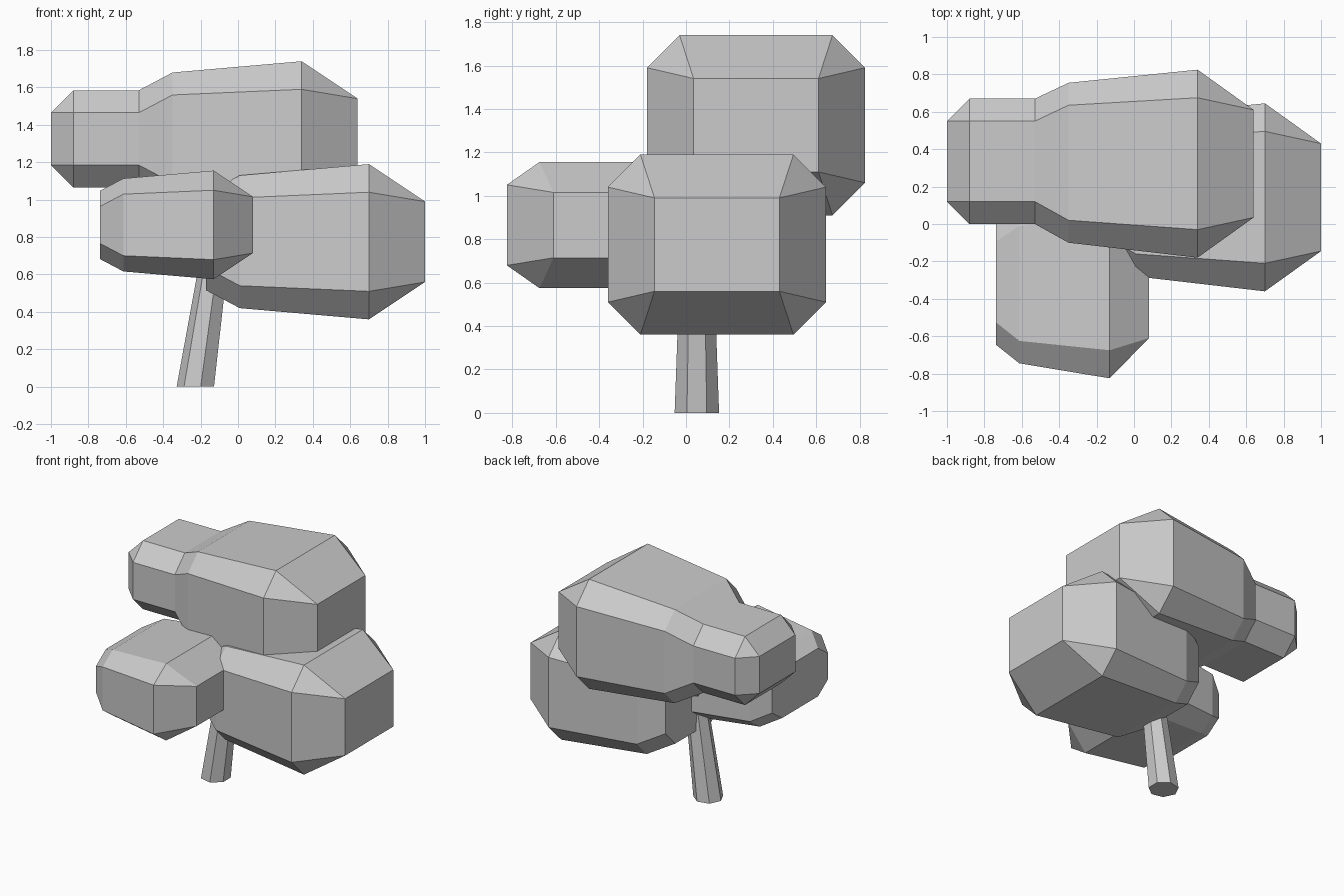
import bpy, bmesh, math
from mathutils import Vector

if "Cube" in bpy.data.objects:
    bpy.data.objects.remove(bpy.data.objects["Cube"])


def loft(name, rings):
    """Skin a list of equal-length vertex rings and cap both ends."""
    bm = bmesh.new()
    loops = [[bm.verts.new(p) for p in ring] for ring in rings]
    n = len(loops[0])
    for a, b in zip(loops, loops[1:]):
        for i in range(n):
            j = (i + 1) % n
            bm.faces.new((a[i], a[j], b[j], b[i]))
    bm.faces.new(loops[0])
    bm.faces.new(loops[-1])
    bmesh.ops.remove_doubles(bm, verts=bm.verts, dist=1e-4)
    bmesh.ops.recalc_face_normals(bm, faces=bm.faces)
    me = bpy.data.meshes.new(name)
    bm.to_mesh(me)
    bm.free()
    ob = bpy.data.objects.new(name, me)
    bpy.context.collection.objects.link(ob)
    return ob


def section(x, yc, hy, hz, ch):
    """Chamfered rectangle in the y-z plane (chamfer 0 gives a plain rectangle)."""
    corners = [(hy, hz - ch), (hy - ch, hz), (ch - hy, hz), (-hy, hz - ch),
               (-hy, ch - hz), (ch - hy, -hz), (hy - ch, -hz), (hy, ch - hz)]
    return [Vector((x, yc + y, z)) for y, z in corners]


# Foliage profile along x: x, y centre, half width, half height, chamfer
TAIL = [(-1.0, .335, .215, .14, 0), (-.88, .335, .335, .26, .12)]
BODY = [(-.53, .335, .335, .26, .12), (-.35, .3275, .4275, .355, .12),
        (.34, .3225, .5025, .415, .15), (.64, .3225, .2875, .215, 0)]


def foliage(name, profile, offset, scale=(1, 1, 1)):
    off, sc = Vector(offset), Vector(scale)
    loft(name, [[p * sc + off for p in section(*s)] for s in profile])


foliage("top_foliage", TAIL + BODY, (0, 0, 1.325))
foliage("right_foliage", BODY, (.36, -.18, .775))
foliage("front_foliage", BODY, (-.368, -.645, .865), (.7, 1, .7))


def limb(name, path, sides=7):
    """Tapered seven-sided limb with level rings: x, y, z, radius."""
    rings = []
    for x, y, z, r in path:
        angles = [2 * math.pi * (i + .5) / sides for i in range(sides)]
        rings.append([(x + r * math.cos(a), y + r * math.sin(a), z) for a in angles])
    loft(name, rings)


# Leaning trunk and the branch that carries the top foliage
limb("trunk", [(-.223, .05, 0, .105), (-.085, .05, .95, .07)])
limb("branch", [(-.13, .05, .65, .055), (-.3, .3, 1.15, .045)])
